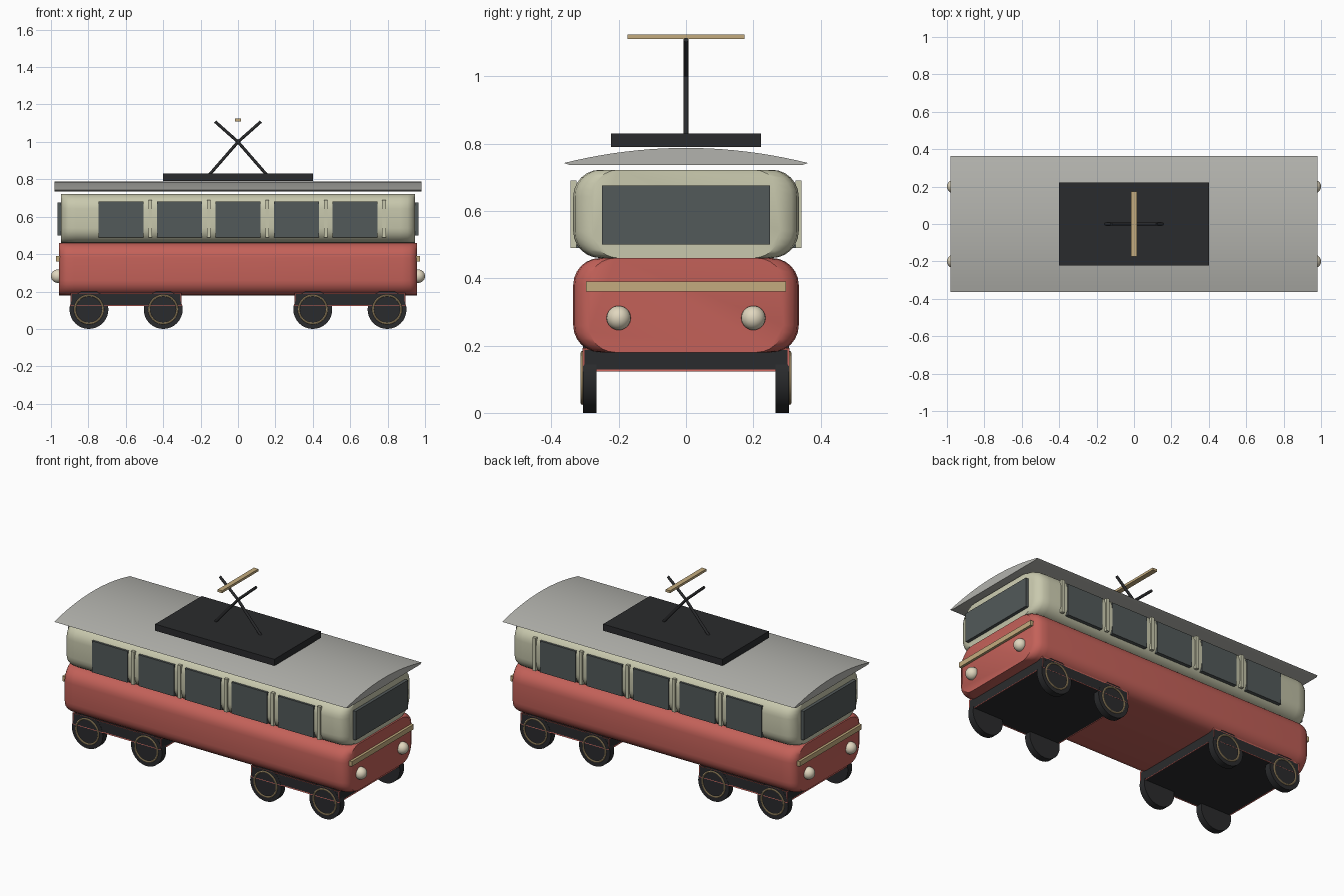
import bpy, bmesh, math
from mathutils import Vector

if "Cube" in bpy.data.objects:
    bpy.data.objects.remove(bpy.data.objects["Cube"])


def material(name, rgb):
    m = bpy.data.materials.new(name)
    m.diffuse_color = (*rgb, 1)
    m.use_nodes = True
    m.node_tree.nodes["Principled BSDF"].inputs["Base Color"].default_value = m.diffuse_color
    return m


RED = material("red_paint", (0.55, 0.12, 0.10))
CREAM = material("cream_paint", (0.58, 0.58, 0.42))
GLASS = material("dark_glass", (0.085, 0.10, 0.10))
BLACK = material("black_iron", (0.023, 0.024, 0.026))
BRASS = material("brass", (0.55, 0.41, 0.21))
LAMP = material("lamp", (0.75, 0.68, 0.52))
ROOF = material("roof_grey", (0.45, 0.45, 0.42))


def finish(ob, name, mat, smooth=False):
    ob.name = name
    ob.data.materials.append(mat)
    if smooth:
        bpy.ops.object.select_all(action='DESELECT')
        ob.select_set(True)
        bpy.context.view_layer.objects.active = ob
        bpy.ops.object.shade_smooth_by_angle(angle=math.radians(35))
    return ob


def box(name, lo, hi, mat):
    lo, hi = Vector(lo), Vector(hi)
    bpy.ops.mesh.primitive_cube_add(size=1, location=(lo + hi) / 2)
    ob = bpy.context.object
    ob.scale = hi - lo
    bpy.ops.object.transform_apply(location=False, rotation=False, scale=True)
    return finish(ob, name, mat)


def rod(name, a, b, r, mat):
    a, b = Vector(a), Vector(b)
    bpy.ops.mesh.primitive_cylinder_add(vertices=12, radius=r, depth=(b - a).length, location=(a + b) / 2)
    ob = bpy.context.object
    ob.rotation_euler = (b - a).to_track_quat('Z', 'Y').to_euler()
    return finish(ob, name, mat, True)


def loft(name, rings, mat):
    """Skin a list of closed rings of points and cap both ends."""
    bm = bmesh.new()
    rows = [[bm.verts.new(p) for p in ring] for ring in rings]
    n = len(rows[0])
    for a, b in zip(rows, rows[1:]):
        for i in range(n):
            bm.faces.new((a[i], a[(i + 1) % n], b[(i + 1) % n], b[i]))
    bm.faces.new(rows[0])
    bm.faces.new(rows[-1])
    bmesh.ops.recalc_face_normals(bm, faces=bm.faces)
    me = bpy.data.meshes.new(name)
    bm.to_mesh(me)
    bm.free()
    ob = bpy.data.objects.new(name, me)
    bpy.context.collection.objects.link(ob)
    return finish(ob, name, mat, True)


def rounded_section(x, half, z0, z1, r=0.08, seg=6):
    pts = []
    for k, (sy, cz) in enumerate(((1, z1 - r), (-1, z1 - r), (-1, z0 + r), (1, z0 + r))):
        for i in range(seg + 1):
            t = math.pi / 2 * (k + i / seg)
            pts.append((x, sy * (half - r) + r * math.cos(t), cz + r * math.sin(t)))
    return pts


def shell(name, end, tip, z0, z1, mat):
    """Body with narrowed, rounded ends."""
    w = 0.335
    half = [(end, tip), (end - 0.015, tip + 0.6 * (w - tip)),
            (end - 0.04, tip + 0.9 * (w - tip)), (end - 0.08, w)]
    stations = [(-x, h) for x, h in half] + half[::-1]
    loft(name, [rounded_section(x, h, z0, z1) for x, h in stations], mat)


# Body shells
shell("lower_body", 0.957, 0.29, 0.18, 0.46, RED)
shell("upper_cabin", 0.947, 0.28, 0.46, 0.722, CREAM)

# Curved roof with flat underside
arc = [(0.363 * t / 10, 0.787 - 0.045 * (t / 10) ** 2) for t in range(-10, 11)]
profile = [(-0.345, 0.736)] + arc + [(0.345, 0.736)]
loft("roof", [[(x, y, z) for y, z in profile] for x in (-0.98, 0.98)], ROOF)

# Side windows and pillars
for s, side in ((-1, "front"), (1, "back")):
    for i in range(5):
        x = (i - 2) * 0.3125
        ys = sorted((s * 0.31, s * 0.338))
        box(f"{side}_window", (x - 0.12, ys[0], 0.49), (x + 0.12, ys[1], 0.68), GLASS)
        ys = sorted((s * 0.325, s * 0.343))
        box(f"{side}_pillar", (x + 0.146, ys[0], 0.49), (x + 0.166, ys[1], 0.69), CREAM)

# Windscreens, trim strips and headlights at both ends
for s, end in ((-1, "left"), (1, "right")):
    xs = sorted((s * 0.945, s * 0.966))
    box(f"{end}_windscreen", (xs[0], -0.25, 0.50), (xs[1], 0.25, 0.675), GLASS)
    xs = sorted((s * 0.95, s * 0.972))
    box(f"{end}_trim_strip", (xs[0], -0.297, 0.36), (xs[1], 0.297, 0.39), BRASS)
    for y in (-0.2, 0.2):
        bpy.ops.mesh.primitive_uv_sphere_add(segments=24, ring_count=16, radius=0.036,
                                             location=(s * 0.964, y, 0.282))
        finish(bpy.context.object, f"{end}_headlight", LAMP, True)

# Bogies with thin red edging, wheels and brass rings
for s in (-1, 1):
    lo, hi = (s * 0.598 - 0.295, -0.305, 0.125), (s * 0.598 + 0.295, 0.305, 0.19)
    box("bogie", lo, hi, BLACK)
    edging = box("bogie_edging", lo, hi, RED)
    wire = edging.modifiers.new("edges", 'WIREFRAME')
    wire.thickness = 0.007
    wire.offset = 0
    for x in (s * 0.4, s * 0.797):
        for side in (-1, 1):
            rod("wheel", (x, side * 0.266, 0.104), (x, side * 0.306, 0.104), 0.104, BLACK)
            wheel = bpy.context.object
            bpy.data.objects.remove(wheel)
            bpy.ops.mesh.primitive_cylinder_add(vertices=32, radius=0.104, depth=0.04,
                                                location=(x, side * 0.286, 0.104),
                                                rotation=(math.pi / 2, 0, 0))
            finish(bpy.context.object, "wheel", BLACK, True)
            bpy.ops.mesh.primitive_torus_add(major_radius=0.075, minor_radius=0.005,
                                             major_segments=32, minor_segments=8,
                                             location=(x, side * 0.308, 0.104),
                                             rotation=(math.pi / 2, 0, 0))
            finish(bpy.context.object, "wheel_ring", BRASS, True)

# Roof platform and current collector
box("roof_platform", (-0.4, -0.223, 0.79), (0.4, 0.223, 0.83), BLACK)
for s in (-1, 1):
    rod("collector_lower_arm", (s * 0.155, 0, 0.822), (0, 0, 1.0), 0.008, BLACK)
    rod("collector_upper_arm", (0, 0, 1.0), (s * 0.122, 0, 1.108), 0.008, BLACK)
box("contact_bar", (-0.015, -0.174, 1.11), (0.015, 0.174, 1.124), BRASS)
